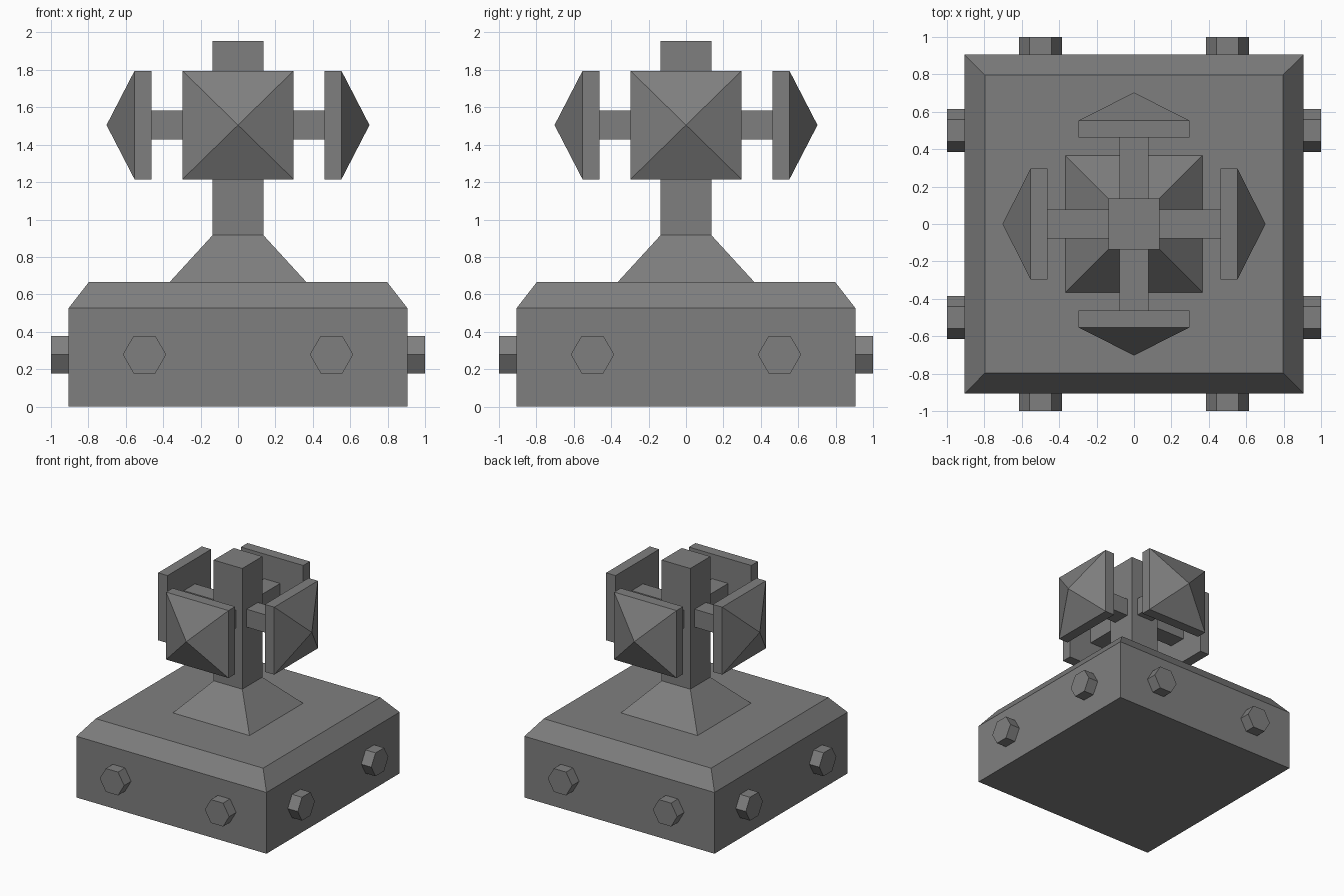
import bpy, bmesh
from math import pi, cos, sin
from mathutils import Matrix

if "Cube" in bpy.data.objects:
    bpy.data.objects.remove(bpy.data.objects["Cube"])

SQUARE = [(-1, -1), (1, -1), (1, 1), (-1, 1)]
HEX = [(cos(i * pi / 3), sin(i * pi / 3)) for i in range(6)]

dark_grey = bpy.data.materials.new("dark_grey")
dark_grey.diffuse_color = (0.213, 0.213, 0.213, 1)
dark_grey.use_nodes = True
dark_grey.node_tree.nodes["Principled BSDF"].inputs["Base Color"].default_value = dark_grey.diffuse_color


def loft(name, shape, sections, start=True, end=True, matrix=Matrix()):
    """Stack scaled copies of a 2D shape along z; sections are (scale, z)."""
    bm = bmesh.new()
    rings = [[bm.verts.new((x * s, y * s, z)) for x, y in shape] if s
             else [bm.verts.new((0, 0, z))] for s, z in sections]
    n = len(shape)
    for a, b in zip(rings, rings[1:]):
        for i in range(n):
            j = (i + 1) % n
            bm.faces.new((a[i], a[j], b[0]) if len(b) == 1 else (a[i], a[j], b[j], b[i]))
    if start:
        bm.faces.new(rings[0][::-1])
    if end and len(rings[-1]) == n:
        bm.faces.new(rings[-1])
    bm.transform(matrix)
    mesh = bpy.data.meshes.new(name)
    bm.to_mesh(mesh)
    bm.free()
    mesh.materials.append(dark_grey)
    obj = bpy.data.objects.new(name, mesh)
    bpy.context.collection.objects.link(obj)
    return obj


# Chamfered base block
loft("base", SQUARE, [(0.905, 0), (0.905, 0.527), (0.797, 0.666)])

# Flared foot and square post
loft("post", SQUARE, [(0.365, 0.666), (0.136, 0.916), (0.136, 1.955)], start=False)

# Four identical sides: arm, pointed head and two hexagonal bolts
for k, side in enumerate(("front", "right", "back", "left")):
    out = Matrix.Rotation(k * pi / 2, 4, 'Z') @ Matrix.Rotation(pi / 2, 4, 'X')
    head = out @ Matrix.Translation((0, 1.505, 0))
    loft(f"{side}_arm", SQUARE, [(0.077, 0.136), (0.077, 0.463)],
         start=False, end=False, matrix=head)
    loft(f"{side}_head", SQUARE, [(0.297, 0.463), (0.297, 0.553), (0, 0.703)],
         matrix=head @ Matrix.Diagonal((1, 0.977, 1, 1)))
    for n, x in enumerate((-0.5, 0.5), 1):
        loft(f"{side}_bolt_{n}", HEX, [(0.116, 0.905), (0.116, 1.0)], start=False,
             matrix=out @ Matrix.Translation((x, 0.278, 0)))
